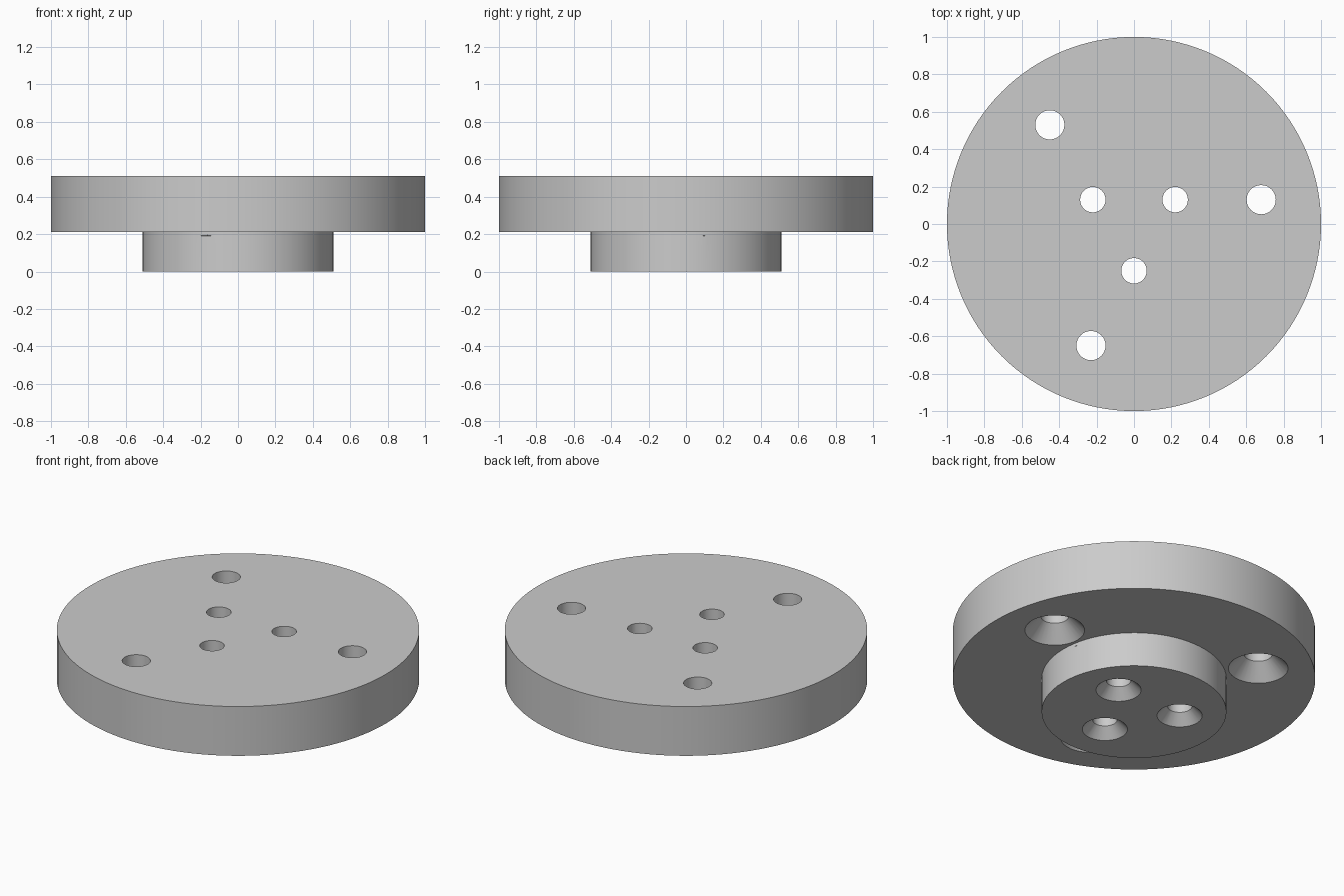
import bpy, math

if "Cube" in bpy.data.objects:
    bpy.data.objects.remove(bpy.data.objects["Cube"])


def cone(name, x, y, z0, z1, r0, r1, sides=64):
    """Upright cylinder or frustum from z0 to z1."""
    bpy.ops.mesh.primitive_cone_add(vertices=sides, radius1=r0, radius2=r1,
                                    depth=z1 - z0, location=(x, y, (z0 + z1) / 2))
    obj = bpy.context.object
    obj.name = name
    return obj


def boolean(target, tool, operation):
    mod = target.modifiers.new(operation.title(), 'BOOLEAN')
    mod.operation = operation
    mod.solver = 'EXACT'
    mod.object = tool
    bpy.context.view_layer.objects.active = target
    bpy.ops.object.modifier_apply(modifier=mod.name)
    bpy.data.objects.remove(tool, do_unlink=True)


# Wide disc with a smaller boss underneath
plate = cone("flanged_disc", 0, 0, 0.21, 0.51, 1.0, 1.0, 128)
boss = cone("boss", 0, 0, 0.0, 0.25, 0.51, 0.51, 64)
boolean(plate, boss, 'UNION')


def countersunk_hole(x, y, face_z, radius, sink_radius, sink_depth):
    """Through hole that flares open at the lower face."""
    boolean(plate, cone("hole_cutter", x, y, -0.2, 0.7, radius, radius, 32), 'DIFFERENCE')
    # Extend the flare slightly below the face for a clean cut
    extra = 0.02
    slope = (sink_radius - radius) / sink_depth
    boolean(plate, cone("sink_cutter", x, y, face_z - extra, face_z + sink_depth,
                        sink_radius + slope * extra, radius, 32), 'DIFFERENCE')


# Three outer holes through the disc
for x, y in [(-0.45, 0.53), (0.68, 0.13), (-0.23, -0.65)]:
    countersunk_hole(x, y, 0.21, 0.078, 0.165, 0.09)

# Three inner holes through the boss
for x, y in [(-0.22, 0.13), (0.22, 0.13), (0.0, -0.25)]:
    countersunk_hole(x, y, 0.0, 0.068, 0.125, 0.06)

bpy.ops.object.select_all(action='DESELECT')
plate.select_set(True)
bpy.context.view_layer.objects.active = plate
bpy.ops.object.shade_smooth_by_angle(angle=math.radians(30))
